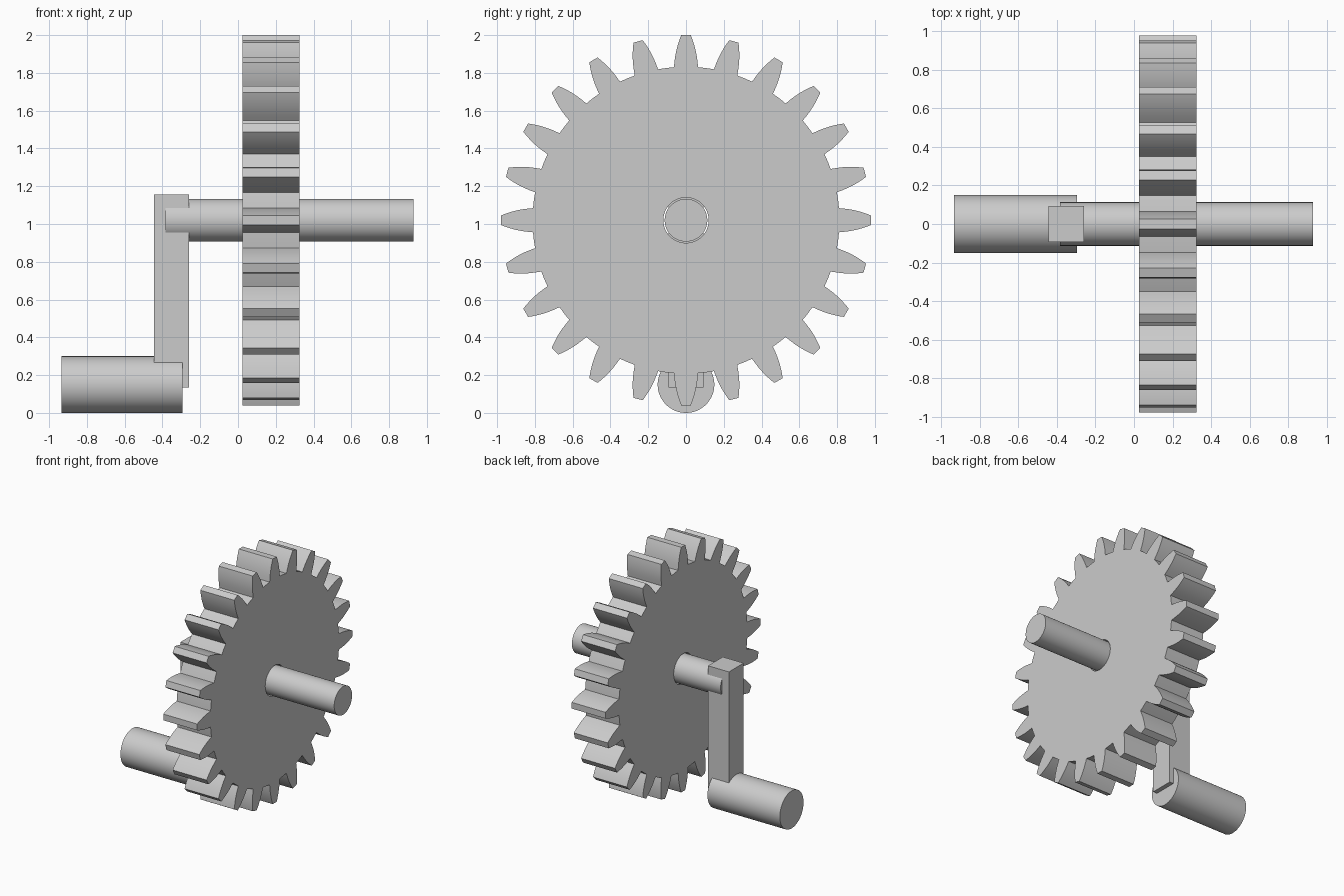
import bpy, bmesh, math

cube = bpy.data.objects.get("Cube")
if cube:
    bpy.data.objects.remove(cube, do_unlink=True)

AXLE_Z = 1.02
TEETH = 24

grey = bpy.data.materials.new("plain grey")
grey.use_nodes = True
colour = (0.6, 0.6, 0.6, 1)
grey.diffuse_color = colour
grey.node_tree.nodes["Principled BSDF"].inputs["Base Color"].default_value = colour


def finish(obj, name, smooth=True):
    obj.name = name
    obj.data.materials.append(grey)
    bpy.ops.object.select_all(action='DESELECT')
    obj.select_set(True)
    bpy.context.view_layer.objects.active = obj
    if smooth:
        bpy.ops.object.shade_smooth_by_angle(angle=math.radians(30))


def rod(name, x0, x1, z, radius):
    bpy.ops.mesh.primitive_cylinder_add(
        vertices=96, radius=radius, depth=x1 - x0,
        location=((x0 + x1) / 2, 0, z), rotation=(0, math.pi / 2, 0))
    finish(bpy.context.object, name)


def box(name, low, high):
    bpy.ops.mesh.primitive_cube_add(
        size=1, location=[(a + b) / 2 for a, b in zip(low, high)])
    obj = bpy.context.object
    obj.scale = [b - a for a, b in zip(low, high)]
    finish(obj, name, smooth=False)


def gear_outline():
    # One tooth as (radial height, half width), mirrored about its centre line
    flank = [(0.81, 0.064), (0.84, 0.061), (0.87, 0.057), (0.90, 0.051),
             (0.93, 0.043), (0.96, 0.033), (0.98, 0.025)]
    tooth = [(r, -w) for r, w in flank] + [(r, w) for r, w in reversed(flank)]
    polar = [(math.hypot(r, w), math.atan2(w, r)) for r, w in tooth]
    # Root land, halfway to the next tooth
    polar.append((polar[0][0], math.pi / TEETH))
    return [(r, a + i * math.tau / TEETH) for i in range(TEETH) for r, a in polar]


def gear(name, x0, x1, bore):
    bm = bmesh.new()
    outline = gear_outline()

    def ring(x, radius=None):
        return [bm.verts.new((x, (radius or r) * math.sin(a),
                              AXLE_Z + (radius or r) * math.cos(a)))
                for r, a in outline]

    # Closed loop of rings: outer rim, both sides and the bore
    rings = [ring(x0), ring(x1), ring(x1, bore), ring(x0, bore)]
    n = len(outline)
    for k in range(4):
        a, b = rings[k], rings[(k + 1) % 4]
        for i in range(n):
            j = (i + 1) % n
            bm.faces.new((a[i], a[j], b[j], b[i]))
    bmesh.ops.recalc_face_normals(bm, faces=bm.faces)
    mesh = bpy.data.meshes.new(name)
    bm.to_mesh(mesh)
    bm.free()
    obj = bpy.data.objects.new(name, mesh)
    bpy.context.collection.objects.link(obj)
    finish(obj, name)


# Gear wheel on its axle
gear("gear_wheel", 0.025, 0.325, 0.12)
rod("axle", -0.385, 0.93, AXLE_Z, 0.113)

# Crank arm and hand grip
box("crank_arm", (-0.445, -0.093, 0.135), (-0.26, 0.093, 1.155))
rod("crank_handle", -0.935, -0.295, 0.15, 0.15)
